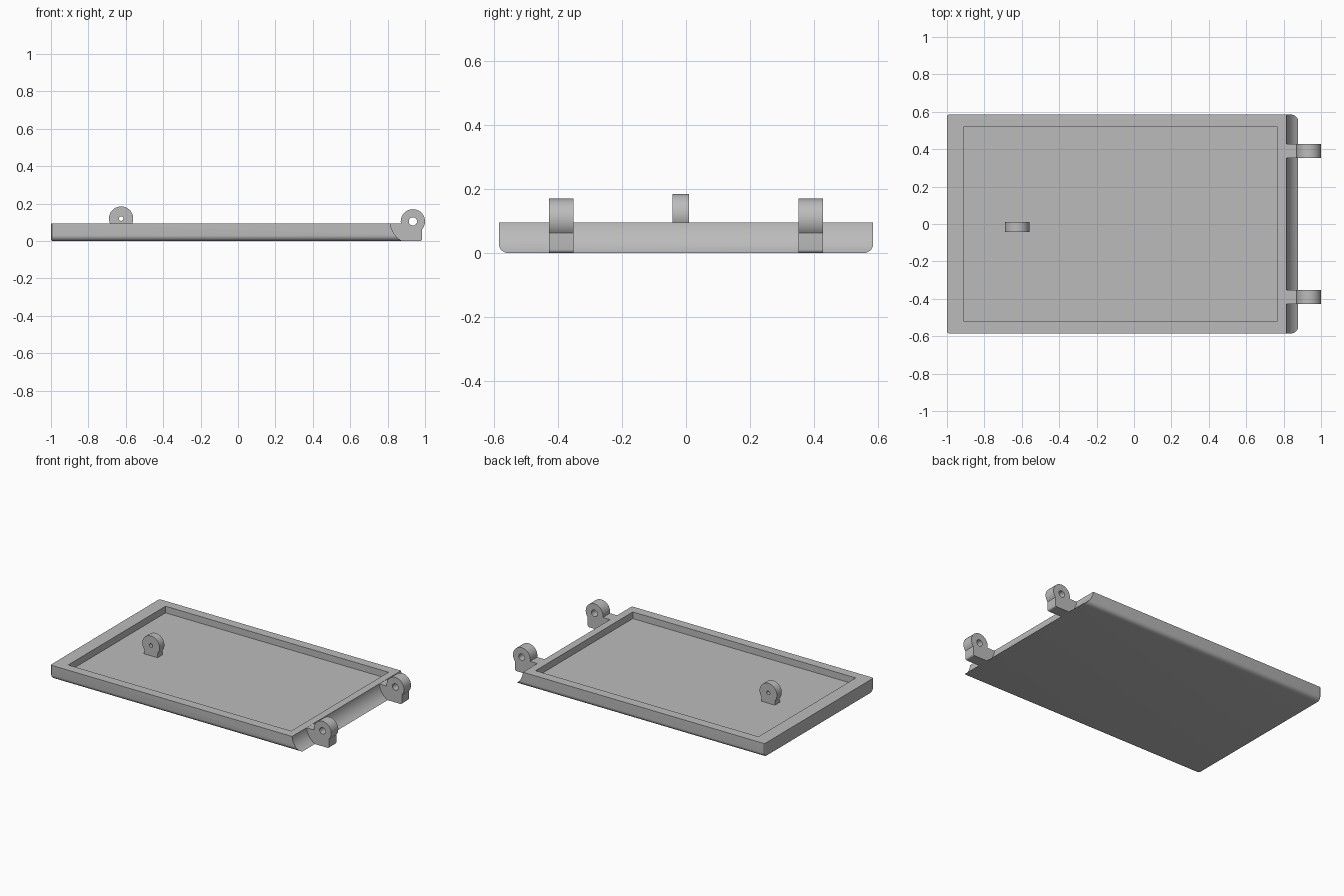
import bpy, bmesh
from math import radians, cos, sin
from mathutils import Vector

if "Cube" in bpy.data.objects:
    bpy.data.objects.remove(bpy.data.objects["Cube"])

grey = bpy.data.materials.new("plain_grey")
grey.use_nodes = True
grey.diffuse_color = (0.5, 0.5, 0.5, 1)
grey.node_tree.nodes["Principled BSDF"].inputs["Base Color"].default_value = (0.5, 0.5, 0.5, 1)

TOP, FLOOR, HALF_Y = 0.095, 0.05, 0.585
PIN = (0.935, 0.105)      # hinge axis in x, z
LUG_R = 0.065


def arc(centre, r, start, end, n=32):
    angles = [radians(start + (end - start) * i / n) for i in range(n + 1)]
    return [(centre[0] + r * cos(a), centre[1] + r * sin(a)) for a in angles]


def circle(centre, r):
    return arc(centre, r, 0, 352.5, 47)


def prism(name, profile, axis, lo, hi):
    """Extrude a (horizontal, z) profile along the x or y axis."""
    bm = bmesh.new()
    place = (lambda h, z: (lo, h, z)) if axis == "x" else (lambda h, z: (h, lo, z))
    face = bm.faces.new([bm.verts.new(place(h, z)) for h, z in profile])
    out = bmesh.ops.extrude_face_region(bm, geom=[face])
    shift = Vector((hi - lo, 0, 0) if axis == "x" else (0, hi - lo, 0))
    bmesh.ops.translate(bm, vec=shift, verts=[v for v in out["geom"] if isinstance(v, bmesh.types.BMVert)])
    bmesh.ops.recalc_face_normals(bm, faces=bm.faces)
    mesh = bpy.data.meshes.new(name)
    bm.to_mesh(mesh)
    bm.free()
    mesh.materials.append(grey)
    obj = bpy.data.objects.new(name, mesh)
    bpy.context.collection.objects.link(obj)
    return obj


def cut(obj, cutter):
    mod = obj.modifiers.new("cut", "BOOLEAN")
    mod.operation, mod.solver, mod.object = "DIFFERENCE", "EXACT", cutter
    with bpy.context.temp_override(object=obj, active_object=obj):
        bpy.ops.object.modifier_apply(modifier="cut")
    bpy.data.objects.remove(cutter)


def smooth(obj):
    bpy.ops.object.select_all(action="DESELECT")
    obj.select_set(True)
    bpy.context.view_layer.objects.active = obj
    bpy.ops.object.shade_smooth_by_angle(angle=radians(30))


# Tray panel with rounded lower long edges
r = 0.03
section = [(-HALF_Y, TOP)]
section += arc((-HALF_Y + r, r), r, 180, 270, 8)
section += arc((HALF_Y - r, r), r, 270, 360, 8)
section += [(HALF_Y, TOP)]
panel = prism("tray_panel", section, "x", -1, 0.93)

# Soften the free end, leaving its top edge sharp
bm = bmesh.new()
bm.from_mesh(panel.data)
end_edges = [e for e in bm.edges
             if all(v.co.x < -0.99 for v in e.verts)
             and not all(v.co.z > TOP - 0.001 for v in e.verts)]
bmesh.ops.bevel(bm, geom=end_edges, offset=0.012, segments=3, profile=0.5, affect="EDGES")
bm.to_mesh(panel.data)
bm.free()

# Shallow recess and the concave hinge end
recess = [(-0.91, FLOOR), (0.765, FLOOR), (0.765, 0.3), (-0.91, 0.3)]
cut(panel, prism("recess_cutter", recess, "y", -0.522, 0.522))
hollow = circle(PIN, 0.12)
cut(panel, prism("hollow_cutter", hollow, "y", -1, 1))
smooth(panel)

# Pair of hinge knuckles
knuckle = [(0.79, TOP - 0.001), (0.84, 0.001), (0.88, 0)]
knuckle += arc((0.973, 0.012), 0.012, 270, 360, 6)
knuckle += arc(PIN, LUG_R, -40, 190)
for name, y in (("front_hinge", -0.39), ("back_hinge", 0.39)):
    hinge = prism(name, knuckle, "y", y - 0.038, y + 0.038)
    cut(hinge, prism("pin_cutter", circle(PIN, 0.022), "y", -1, 1))
    smooth(hinge)

# Small pierced lug standing on the recess floor
eye = (-0.625, 0.12)
outline = [(eye[0] - 0.05, FLOOR - 0.01), (eye[0] + 0.05, FLOOR - 0.01)]
outline += arc(eye, LUG_R, -40, 220)
lug = prism("latch_lug", outline, "y", -0.042, 0.01)
cut(lug, prism("eye_cutter", circle(eye, 0.012), "y", -1, 1))
smooth(lug)
